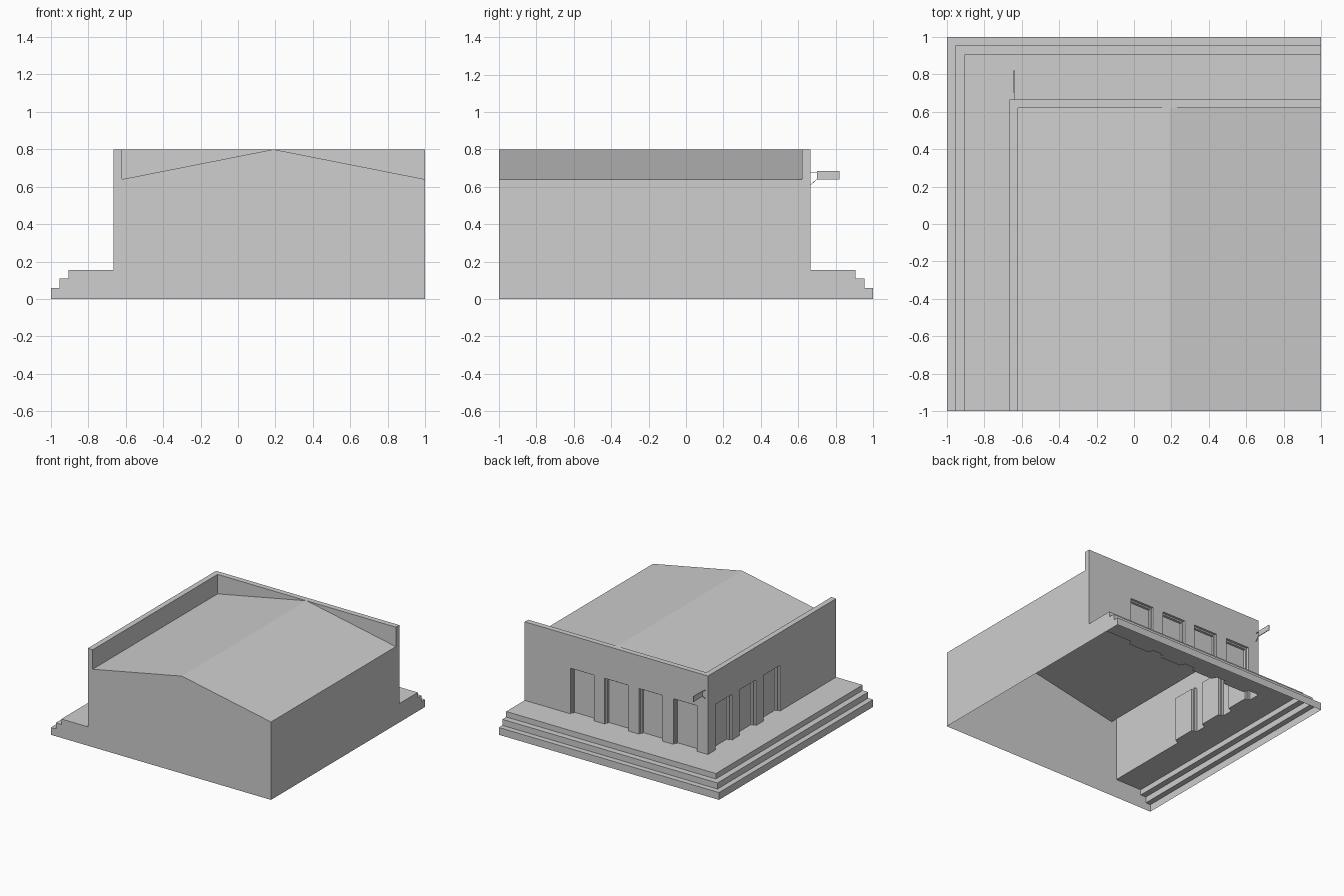
import bpy
import bmesh
from mathutils import Vector

cube = bpy.data.objects.get("Cube")
if cube:
    bpy.data.objects.remove(cube)

# Main dimensions
W, P = 0.665, 0.62            # outer and inner parapet offsets
BASE, EAVE, TOP, RIDGE = 0.155, 0.64, 0.80, 0.19
DOOR_HALF, DOOR_TOP, PITCH = 0.108, 0.53, 0.312

stone = bpy.data.materials.new("light_grey_stone")
stone.use_nodes = True
stone.diffuse_color = (0.62, 0.62, 0.62, 1)
stone.node_tree.nodes["Principled BSDF"].inputs["Base Color"].default_value = stone.diffuse_color


def add_face(bm, points, outward):
    """Add one face whose normal agrees with the outward hint."""
    face = bm.faces.new([bm.verts.new(p) for p in points])
    face.normal_update()
    if face.normal.dot(Vector(outward)) < 0:
        face.normal_flip()


def finish(bm, name):
    bmesh.ops.remove_doubles(bm, verts=bm.verts, dist=0.0001)
    mesh = bpy.data.meshes.new(name)
    bm.to_mesh(mesh)
    bm.free()
    mesh.materials.append(stone)
    obj = bpy.data.objects.new(name, mesh)
    bpy.context.collection.objects.link(obj)
    return obj


def corner_path(offset, z):
    """L-shaped run along the -x side and then the +y side."""
    return [(-offset, -1, z), (-offset, offset, z), (1, offset, z)]


def sweep_corner(bm, profile, outward):
    for a, b in zip(profile, profile[1:]):
        pa, pb = corner_path(*a), corner_path(*b)
        for i in range(2):
            add_face(bm, [pa[i], pa[i + 1], pb[i + 1], pb[i]], outward)


# Steps wrapping two sides, with closed ends
bm = bmesh.new()
steps = [(1, 0), (1, 0.06), (0.955, 0.06), (0.955, 0.11), (0.905, 0.11),
         (0.905, BASE), (W, BASE)]
sweep_corner(bm, steps, (-1, 1, 1))
end = steps + [(W, 0)]
add_face(bm, [(-o, -1, z) for o, z in end], (0, -1, 0))
add_face(bm, [(1, o, z) for o, z in end], (1, 0, 0))
finish(bm, "corner_steps")

# Plain front gable wall
bm = bmesh.new()
gable = [(-W, 0), (1, 0), (1, EAVE), (RIDGE, TOP), (-P, EAVE), (-P, TOP), (-W, TOP)]
add_face(bm, [(x, -1, z) for x, z in gable], (0, -1, 0))
finish(bm, "front_wall")

# Plain side wall
bm = bmesh.new()
side = [(-1, 0), (W, 0), (W, TOP), (P, TOP), (P, EAVE), (-1, EAVE)]
add_face(bm, [(1, y, z) for y, z in side], (1, 0, 0))
finish(bm, "left_wall")

# Pitched roof
bm = bmesh.new()
slope = [(-P, EAVE), (RIDGE, TOP), (1, EAVE)]
for (xa, za), (xb, zb) in zip(slope, slope[1:]):
    add_face(bm, [(xa, -1, za), (xb, -1, zb), (xb, P, zb), (xa, P, za)], (0, 0, 1))
finish(bm, "roof")

# Parapet cap and inner faces
bm = bmesh.new()
sweep_corner(bm, [(W, TOP), (P, TOP)], (0, 0, 1))
add_face(bm, [(-P, -1, EAVE), (-P, P, EAVE), (-P, P, TOP), (-P, -1, TOP)], (1, 0, 0))
for x in (-P, 1):
    add_face(bm, [(x, P, EAVE), (RIDGE, P, TOP), (x, P, TOP)], (0, -1, 0))
finish(bm, "parapet")


def door_wall(name, place, outward, start, stop, centres):
    """Wall with stepped door recesses; place maps (along, depth, z) to a point."""
    bm = bmesh.new()

    def panel(u0, u1, z0):
        add_face(bm, [place(u0, 0, z0), place(u1, 0, z0),
                      place(u1, 0, TOP), place(u0, 0, TOP)], outward)

    u = start
    for c in sorted(centres):
        panel(u, c - DOOR_HALF, BASE)
        panel(c - DOOR_HALF, c + DOOR_HALF, DOOR_TOP)
        u = c + DOOR_HALF
        focus = Vector(place(c, -0.05, (BASE + DOOR_TOP) / 2))
        layers = [(0, 0), (0, 0.02), (0.012, 0.02), (0.012, 0.04)]
        rings = []
        for inset, depth in layers:
            h, t = DOOR_HALF - inset, DOOR_TOP - inset
            rings.append([place(c - h, depth, BASE), place(c - h, depth, t),
                          place(c + h, depth, t), place(c + h, depth, BASE)])
        for k in range(3):
            a, b = rings[k], rings[k + 1]
            sides = 4 if layers[k][1] != layers[k + 1][1] else 3
            for i in range(sides):
                j = (i + 1) % 4
                quad = [a[i], a[j], b[j], b[i]]
                middle = sum((Vector(p) for p in quad), Vector()) / 4
                add_face(bm, quad, focus - middle)
        add_face(bm, rings[-1], outward)
    panel(u, stop, BASE)
    finish(bm, name)


# Door walls: four doors at the back, three on the stepped side
door_wall("back_wall", lambda u, d, z: (u, W - d, z), (0, 1, 0), -W, 1,
          [-0.458 + PITCH * i for i in range(4)])
door_wall("right_wall", lambda u, d, z: (-W + d, u, z), (-1, 0, 0), -1, W,
          [0.459 - PITCH * i for i in range(3)])


# Small hanging plate and its two thin brackets
def bar(name, outline, thickness):
    """Thin plate at the back corner from a (y, z) outline."""
    bm = bmesh.new()
    face = bm.faces.new([bm.verts.new((-0.64 - thickness / 2, y, z)) for y, z in outline])
    new = bmesh.ops.extrude_face_region(bm, geom=[face])["geom"]
    moved = [v for v in new if isinstance(v, bmesh.types.BMVert)]
    bmesh.ops.translate(bm, verts=moved, vec=(thickness, 0, 0))
    bmesh.ops.recalc_face_normals(bm, faces=bm.faces)
    finish(bm, name)


bar("hanging_plate", [(0.70, 0.64), (0.82, 0.64), (0.82, 0.685), (0.70, 0.685)], 0.006)
for name, z0, z1 in (("upper_bracket", 0.68, 0.68), ("lower_bracket", 0.61, 0.645)):
    bar(name, [(W, z0 - 0.003), (0.702, z1 - 0.003), (0.702, z1), (W, z0)], 0.004)
